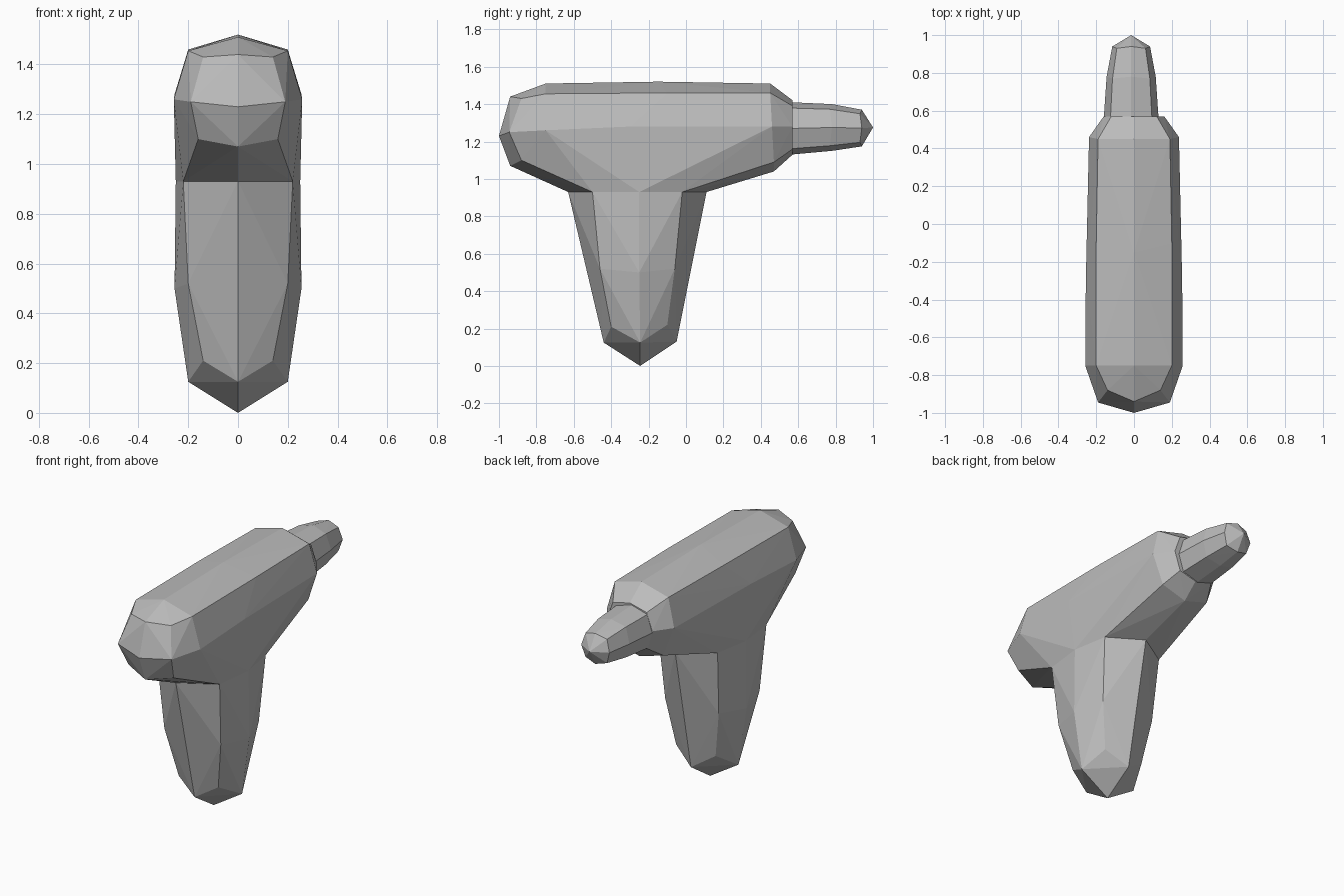
import bpy
import bmesh
from math import radians

cube = bpy.data.objects.get("Cube")
if cube:
    bpy.data.objects.remove(cube, do_unlink=True)

grey = bpy.data.materials.new("plain grey")
grey.use_nodes = True
colour = (0.5, 0.5, 0.5, 1)
grey.diffuse_color = colour
grey.node_tree.nodes["Principled BSDF"].inputs["Base Color"].default_value = colour


def faceted_part(name, points, shift=0.0):
    """Low-poly convex shell around half-width points mirrored across x."""
    bm = bmesh.new()
    for x, y, z in points:
        for side in ((1, -1) if x else (1,)):
            bm.verts.new((side * x + shift, y, z))
    hull = bmesh.ops.convex_hull(bm, input=bm.verts)
    loose = {v for v in hull["geom_interior"] + hull["geom_unused"]
             if isinstance(v, bmesh.types.BMVert)}
    bmesh.ops.delete(bm, geom=list(loose), context="VERTS")
    bmesh.ops.dissolve_limit(bm, angle_limit=radians(0.5),
                             verts=bm.verts, edges=bm.edges)
    bmesh.ops.recalc_face_normals(bm, faces=bm.faces)
    mesh = bpy.data.meshes.new(name)
    bm.to_mesh(mesh)
    bm.free()
    mesh.materials.append(grey)
    obj = bpy.data.objects.new(name, mesh)
    bpy.context.collection.objects.link(obj)
    return obj


# Outline where the body meets the grip
joint = [(0, -0.63, 0.93), (0.22, -0.5, 0.93), (0.25, -0.25, 0.93),
         (0.21, -0.02, 0.93), (0, 0.11, 0.93)]

# Long body: blunt front, flat-topped middle, tapered rear
faceted_part("body", joint + [
    (0, -1.0, 1.23), (0, -0.94, 1.44), (0, -0.94, 1.07),
    (0.19, -0.945, 1.25), (0.14, -0.88, 1.43), (0.16, -0.88, 1.10),
    (0, -0.75, 1.51), (0.2, -0.75, 1.455), (0.258, -0.75, 1.26),
    (0, -0.15, 1.52), (0.255, -0.3, 1.28), (0.2, -0.1, 1.46),
    (0, 0.45, 1.51), (0.19, 0.45, 1.46), (0.238, 0.46, 1.28),
    (0.17, 0.47, 1.09), (0, 0.47, 1.04),
    (0, 0.57, 1.42), (0.12, 0.57, 1.39), (0.16, 0.57, 1.28),
    (0.12, 0.57, 1.16), (0, 0.57, 1.13),
])

# Tapering grip with a pointed end
faceted_part("grip", joint + [
    (0.2, -0.46, 0.52), (0.255, -0.25, 0.5), (0.19, -0.06, 0.52),
    (0, -0.44, 0.125), (0.14, -0.4, 0.21), (0.2, -0.245, 0.125),
    (0.14, -0.1, 0.22), (0, -0.05, 0.13), (0, -0.245, 0),
])

# Nozzle: eight-sided rings closing to a blunt tip
rings = [(0.56, 0.145, 1.27, 0.14), (0.78, 0.13, 1.275, 0.125),
         (0.94, 0.1, 1.272, 0.098)]
nozzle = [(0, 1.0, 1.275)]
for y, half_width, mid, half_height in rings:
    nozzle += [(0, y, mid + half_height), (0, y, mid - half_height),
               (half_width, y, mid)]
    nozzle += [(half_width * 0.76, y - 0.01, mid + s * half_height * 0.78)
               for s in (1, -1)]
faceted_part("nozzle", nozzle, shift=-0.015)
